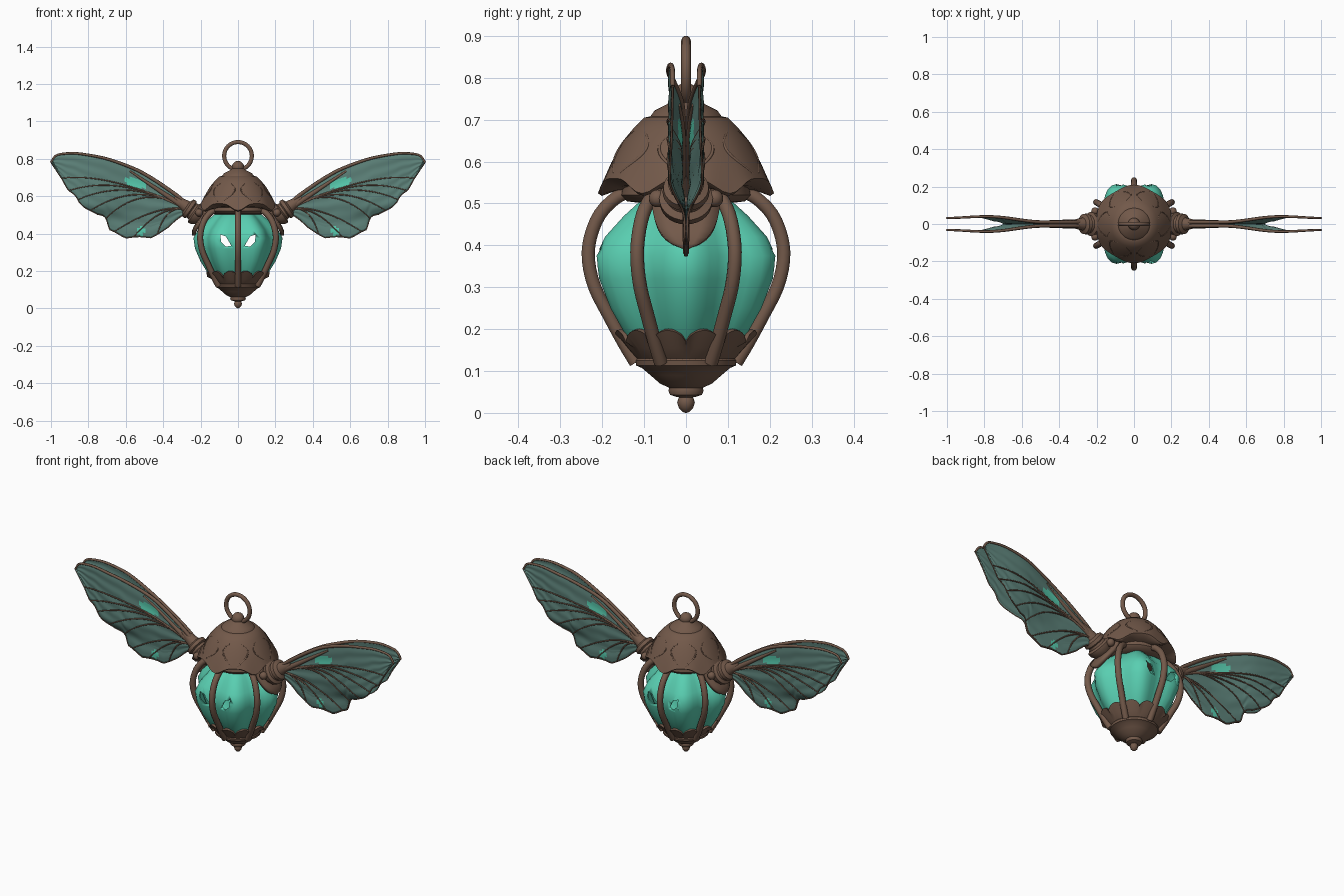
import bpy, bmesh, math
from math import sin, cos, pi, radians
from mathutils import Vector

if "Cube" in bpy.data.objects:
    bpy.data.objects.remove(bpy.data.objects["Cube"])


def material(name, rgb):
    m = bpy.data.materials.new(name)
    m.use_nodes = True
    m.diffuse_color = (*rgb, 1)
    node = m.node_tree.nodes["Principled BSDF"]
    node.inputs["Base Color"].default_value = (*rgb, 1)
    node.inputs["Roughness"].default_value = 0.7
    return m


BRONZE = material("bronze brown", (0.17, 0.10, 0.068))
GLASS = material("teal glass", (0.10, 0.62, 0.44))
MEMBRANE = material("dusky teal membrane", (0.11, 0.225, 0.195))


def finish(name, bm, mats, angle=40):
    mesh = bpy.data.meshes.new(name)
    bm.to_mesh(mesh)
    bm.free()
    ob = bpy.data.objects.new(name, mesh)
    bpy.context.collection.objects.link(ob)
    for m in mats:
        mesh.materials.append(m)
    bpy.ops.object.select_all(action="DESELECT")
    ob.select_set(True)
    bpy.context.view_layer.objects.active = ob
    bpy.ops.object.shade_smooth_by_angle(angle=radians(angle))
    return ob


def bake(ob):
    """Turn an object with modifiers or a curve into a plain mesh."""
    deps = bpy.context.evaluated_depsgraph_get()
    mesh = bpy.data.meshes.new_from_object(ob.evaluated_get(deps))
    name = ob.name
    bpy.data.objects.remove(ob)
    new = bpy.data.objects.new(name, mesh)
    new.data.name = name
    bpy.context.collection.objects.link(new)
    return new


def lathe(name, profile, mat, segs=48, shape=None, place=None, angle=40):
    """Spin (radius, height) pairs; shape(a, r, z, k) may bend each ring."""
    bm = bmesh.new()
    rings = []
    for k, (r, z) in enumerate(profile):
        ring = []
        for i in range(segs):
            a = 2 * pi * i / segs
            rr, zz = shape(a, r, z, k) if shape else (r, z)
            p = Vector((rr * cos(a), rr * sin(a), zz))
            ring.append(bm.verts.new(place(p) if place else p))
        rings.append(ring)
    for lo, hi in zip(rings, rings[1:]):
        for i in range(segs):
            j = (i + 1) % segs
            bm.faces.new((lo[i], lo[j], hi[j], hi[i]))
    bm.faces.new(rings[0][::-1])
    bm.faces.new(rings[-1])
    bmesh.ops.recalc_face_normals(bm, faces=bm.faces)
    return finish(name, bm, [mat], angle)


def tube(name, points, radius, end=1.0, closed=False, res=3):
    cu = bpy.data.curves.new(name, "CURVE")
    cu.dimensions = "3D"
    cu.bevel_depth = radius
    cu.bevel_resolution = res
    cu.use_fill_caps = True
    sp = cu.splines.new("POLY")
    sp.points.add(len(points) - 1)
    sp.use_cyclic_u = closed
    for i, p in enumerate(points):
        sp.points[i].co = (*p, 1)
        sp.points[i].radius = 1 + (end - 1) * i / (len(points) - 1)
    sp.use_smooth = True
    cu.materials.append(BRONZE)
    ob = bpy.data.objects.new(name, cu)
    bpy.context.collection.objects.link(ob)
    return bake(ob)


def ball(name, centre, r):
    bm = bmesh.new()
    bmesh.ops.create_uvsphere(bm, u_segments=16, v_segments=10, radius=r)
    bmesh.ops.translate(bm, verts=bm.verts, vec=centre)
    return finish(name, bm, [BRONZE], 60)


def spline(pts, t):
    """Smooth point at t in 0..1 along a list of points."""
    n = len(pts) - 1
    i = min(int(t * n), n - 1)
    f = t * n - i
    a, b, c, d = (Vector(pts[max(0, min(n, i + k))]) for k in (-1, 0, 1, 2))
    return b + 0.5 * f * (c - a + f * (2 * a - 5 * b + 4 * c - d + f * (3 * (b - c) + d - a)))


def smooth(v):
    v = max(0, min(1, v))
    return v * v * (3 - 2 * v)


# Glass globe: six bulging panels, hollow, with slanted eye holes
glass_line = [(.02, .535), (.11, .515), (.165, .47), (.215, .42), (.238, .375),
              (.23, .32), (.20, .25), (.15, .17), (.10, .125), (.02, .12)]
globe = lathe("glass_globe", glass_line, GLASS, 48,
              lambda a, r, z, k: (r * (0.915 + 0.085 * cos(6 * a)), z), angle=50)
for sx in (1, -1):
    bm = bmesh.new()
    corners = [(.095, .395), (.065, .385), (.036, .335), (.065, .33), (.09, .355)]
    f = bm.faces.new([bm.verts.new((sx * x, -.4, z)) for x, z in corners])
    ext = bmesh.ops.extrude_face_region(bm, geom=[f])["geom"]
    bmesh.ops.translate(bm, vec=(0, .8, 0), verts=[v for v in ext if isinstance(v, bmesh.types.BMVert)])
    bmesh.ops.recalc_face_normals(bm, faces=bm.faces)
    cutter = finish("hole_cutter", bm, [GLASS])
    cutter.hide_render = True
    if sx == 1:
        shell = globe.modifiers.new("shell", "SOLIDIFY")
        shell.thickness = 0.008
    cut = globe.modifiers.new("holes", "BOOLEAN")
    cut.operation, cut.object, cut.solver = "DIFFERENCE", cutter, "EXACT"
    globe = bake(globe)
    bpy.data.objects.remove(cutter)

# Six cage ribs
rib_line = [(.12, .535), (.165, .515), (.205, .475), (.228, .42), (.233, .365),
            (.218, .30), (.185, .235), (.15, .17), (.12, .12)]
for n in range(6):
    a = radians(30 + 60 * n)
    path = [spline(rib_line, i / 24) for i in range(25)]
    tube(f"cage_rib_{n + 1}", [(p.x * cos(a), p.x * sin(a), p.y) for p in path], .0165)

# Roof cap with a scalloped, flared rim
cap_line = [(.10, .535), (.165, .535), (.198, .532), (.207, .538), (.197, .56), (.178, .60),
            (.15, .65), (.125, .68), (.10, .705), (.085, .708), (.075, .722), (.045, .737), (.03, .75), (.01, .755)]


def cap_shape(a, r, z, k):
    tip = 0.5 - 0.5 * cos(6 * a)
    w = (0, .3, 1, 1, .6, .2)[k] if k < 6 else 0
    return r * (1 + w * .05 * (tip - .7)), z + w * (.022 - .036 * tip ** 2)


lathe("roof_cap", cap_line, BRONZE, 72, cap_shape)
lathe("cap_collar", [(.10, .50), (.14, .505), (.155, .52), (.15, .545), (.1, .55)], BRONZE)

# Raised scrolls on the cap
for n in range(6):
    for side in (1, -1):
        pts = []
        for i in range(15):
            t = i / 14
            a = radians(60 * n + side * (4 + 20 * sin(pi * t)))
            pts.append((cos(a) * (.19 - .068 * t), sin(a) * (.19 - .068 * t), .575 + .107 * t - .012 * (2 * t - 1) ** 2 + .008))
        tube(f"cap_scroll_{n + 1}", pts, .005, .5, res=1)

# Hanging ring
ball("ring_knob", (0, 0, .755), .033)
tube("hanging_ring", [(.074 * cos(2 * pi * i / 40), 0, .815 + .074 * sin(2 * pi * i / 40)) for i in range(40)],
     .0115, closed=True)

# Petal cup, base and finial
lathe("petal_cup", [(.10, .115), (.118, .13), (.137, .155), (.166, .19), (.158, .194), (.125, .155), (.1, .13)],
      BRONZE, 96,
      lambda a, r, z, k: (r * (1 + (.03 * abs(sin(6 * a)) if k in (2, 3) else 0)),
                          z + (.028 * (abs(sin(6 * a)) ** .6 - .75) if k in (3, 4) else 0)))
lathe("base_cone", [(.05, .13), (.115, .132), (.121, .125), (.119, .113), (.105, .107), (.085, .09), (.062, .07),
                    (.04, .06), (.042, .053), (.038, .043), (.022, .038), (.01, .036)], BRONZE)
lathe("finial", [(.012, .045), (.019, .032), (.021, .024), (.017, .012), (.009, .003), (.002, 0)], BRONZE, 20)

# Wing outline: leading and trailing edges from root to tip, as (x, z)
lead = [(.26, .54), (.31, .59), (.385, .645), (.46, .695), (.53, .735), (.6, .765), (.67, .79),
        (.73, .807), (.8, .82), (.866, .829), (.92, .828), (.973, .817), (1, .78)]
trail = [(.26, .51), (.31, .487), (.374, .433), (.44, .385), (.524, .372), (.63, .382), (.685, .42),
         (.72, .487), (.82, .53), (.866, .594), (.91, .636), (.947, .70), (1, .78)]


def sheet_y(x, z):
    spread = .010 + .030 * smooth((x - .48) / .3) - .008 * smooth((x - .8) / .2)
    return spread * (.1 + .9 * smooth((z - .46) / .1))


def trail_edge(t):
    p = spline(trail, t)
    return p + (spline(lead, t) - p) * .035 * abs(cos(t * 9 * pi)) * sin(pi * t)


def is_spot(x, z):
    u, v = x - .55, z - .67 - .25 * (x - .55)
    return abs(u) / .062 + (v / .032) ** 2 < 1 or abs(x - .52) + abs(z - .412) < .03


def wing(sx, sy):
    tag = ("left" if sx > 0 else "right") + ("_front" if sy < 0 else "_back")

    def put(p, out=0.0):
        return Vector((sx * p[0], sy * (sheet_y(p[0], p[1]) + out), p[1]))

    cols, rows = 72, 30
    bm = bmesh.new()
    grid = []
    for i in range(cols):
        t = i / cols
        a, b = spline(lead, t), trail_edge(t)
        grid.append([bm.verts.new(put(a.lerp(b, j / rows), .003 * sin(j / rows * pi * 5) ** 2)) for j in range(rows + 1)])
    for i in range(cols - 1):
        for j in range(rows):
            quad = [grid[i][j], grid[i + 1][j], grid[i + 1][j + 1], grid[i][j + 1]]
            f = bm.faces.new(quad if sx * sy > 0 else quad[::-1])
            c = f.calc_center_median()
            f.material_index = int(is_spot(abs(c.x), c.z))
    tip = bm.verts.new(put(lead[-1]))
    for j in range(rows):
        tri = [grid[-1][j], tip, grid[-1][j + 1]]
        bm.faces.new(tri if sx * sy > 0 else tri[::-1])
    ob = finish(tag + "_wing", bm, [MEMBRANE, GLASS], 60)
    thick = ob.modifiers.new("thickness", "SOLIDIFY")
    thick.thickness = .003
    bake(ob)

    # Wing edges, stem and veins
    tube(tag + "_leading_edge", [put(spline(lead, i / 40)) for i in range(41)], .011, .5, res=2)
    tube(tag + "_trailing_edge", [put(trail_edge(i / 72)) for i in range(73)], .003, res=1)
    root, bend = Vector((.27, .53)), Vector((.46, .655))
    for n, u in enumerate((.24, .36, .46, .56, .64, .73, .82, .91)):
        end, mid = trail_edge(u), bend.lerp(spline(lead, u), .55 * u * u)
        if u < .5:
            mid = Vector((.33 + .22 * u, .56))
        pts = [root.lerp(mid, s).lerp(mid.lerp(end, s), s) for s in (i / 18 for i in range(19))]
        tube(f"{tag}_vein_{n + 1}", [put(p, .003) for p in pts], .0055, .5, res=1)
    tube(tag + "_stem", [put(root.lerp(Vector((.58, .735)), i / 12)) for i in range(13)], .017, .3)


for sx in (1, -1):
    side = "left" if sx > 0 else "right"
    for sy in (1, -1):
        wing(sx, sy)
        ball(side + "_rivet", (sx * .208, sy * .068, .512), .021)
    # Wing socket, turned along the stem
    tilt = radians(35)

    def socket(p):
        return Vector((sx * (.235 + p.z * cos(tilt) - p.x * sin(tilt)), p.y, .515 + p.z * sin(tilt) + p.x * cos(tilt)))

    lathe(side + "_wing_socket", [(.03, -.08), (.05, -.04), (.062, -.025), (.064, -.005), (.048, .003), (.046, .015),
                                  (.056, .022), (.054, .04), (.034, .05), (.026, .09), (.018, .13)], BRONZE, 28, place=socket)
    # Shield bracket hanging over the glass, ending in a point
    bm = bmesh.new()
    rows = []
    for i in range(11):
        t = i / 10
        half = .078 * (1 - t ** 3) ** .7 + .004
        x = .185 + .062 * smooth(t * 1.1)
        rows.append([bm.verts.new((sx * (x - 1.6 * (half * s) ** 2), half * s, .535 - .145 * t)) for s in (-1, -.5, 0, .5, 1)])
    for a, b in zip(rows, rows[1:]):
        for j in range(4):
            quad = [a[j], b[j], b[j + 1], a[j + 1]]
            bm.faces.new(quad if sx > 0 else quad[::-1])
    shield = finish(side + "_shield_bracket", bm, [BRONZE], 50)
    thick = shield.modifiers.new("thickness", "SOLIDIFY")
    thick.thickness = .02
    bake(shield)
